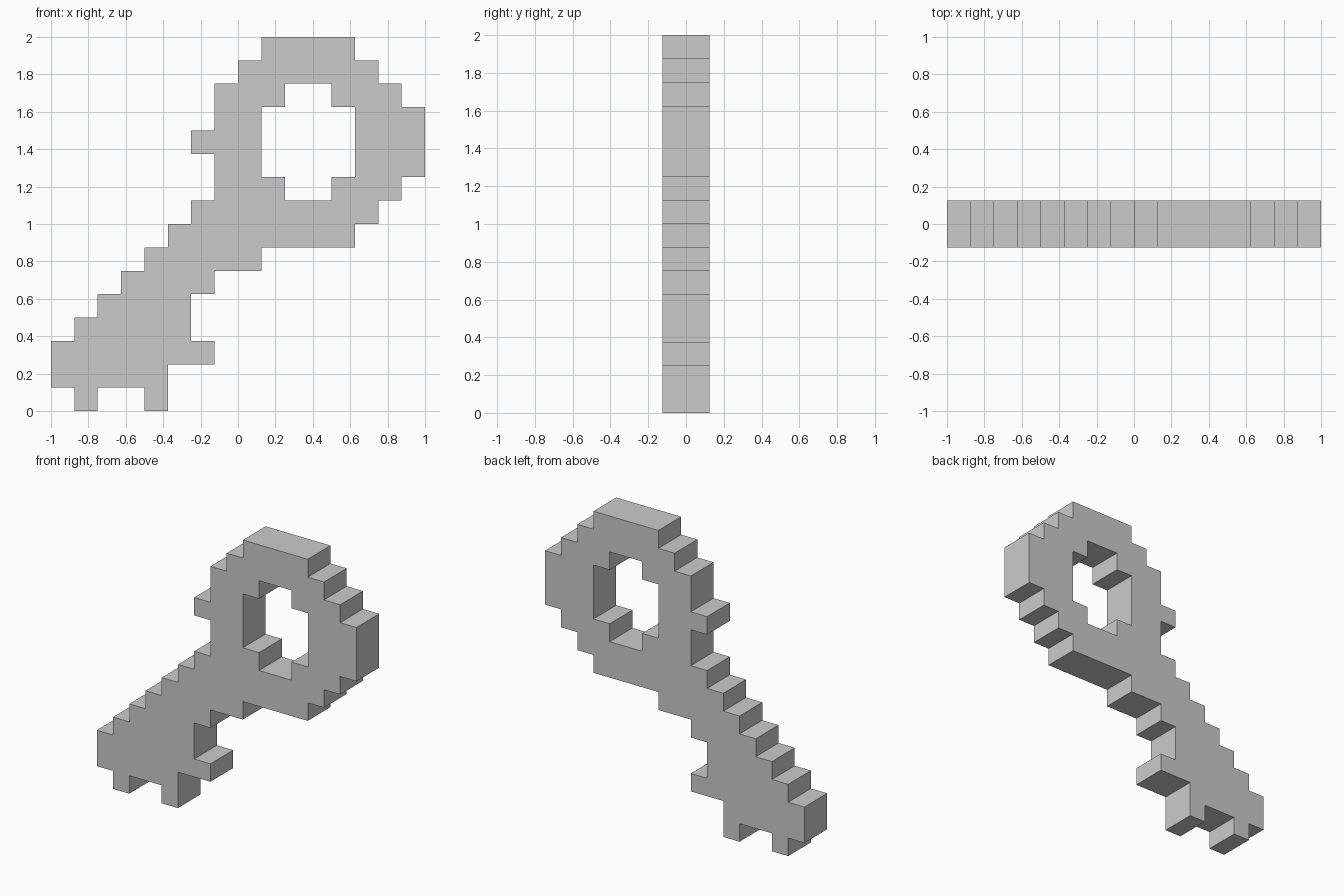
import bpy
import bmesh

if "Cube" in bpy.data.objects:
    bpy.data.objects.remove(bpy.data.objects["Cube"])

CELL = 0.125    # size of one pixel step
HALF = 0.125    # half of the thickness

# Filled column spans (start, end) of each pixel row, bottom to top
ROWS = [
    # toothed blade
    [(1, 2), (4, 5)],
    [(0, 5)],
    [(0, 7)],
    [(1, 6)],
    [(2, 6)],
    [(3, 7)],
    [(4, 9)],
    # ring-shaped handle
    [(5, 13)],
    [(6, 14)],
    [(7, 10), (12, 15)],
    [(7, 9), (13, 16)],
    [(6, 9), (13, 16)],
    [(7, 9), (13, 16)],
    [(7, 10), (12, 15)],
    [(8, 14)],
    [(9, 13)],
]

bm = bmesh.new()


def add_cell(col, row):
    """One square pixel in the front plane."""
    corners = ((0, 0), (1, 0), (1, 1), (0, 1))
    bm.faces.new([bm.verts.new(((col + i) * CELL - 1, -HALF, (row + j) * CELL))
                  for i, j in corners])


# Silhouette from pixels, welded into one sheet
for row, spans in enumerate(ROWS):
    for start, end in spans:
        for col in range(start, end):
            add_cell(col, row)
bmesh.ops.remove_doubles(bm, verts=bm.verts[:], dist=0.001)

# Thickness
result = bmesh.ops.extrude_face_region(bm, geom=bm.faces[:], use_keep_orig=True)
back = [v for v in result["geom"] if isinstance(v, bmesh.types.BMVert)]
bmesh.ops.translate(bm, verts=back, vec=(0, 2 * HALF, 0))
bmesh.ops.recalc_face_normals(bm, faces=bm.faces[:])

# Merge coplanar pixels into large flat faces
bmesh.ops.dissolve_limit(bm, angle_limit=0.01, verts=bm.verts[:], edges=bm.edges[:])

mesh = bpy.data.meshes.new("key")
bm.to_mesh(mesh)
bm.free()
key = bpy.data.objects.new("key", mesh)
bpy.context.collection.objects.link(key)
